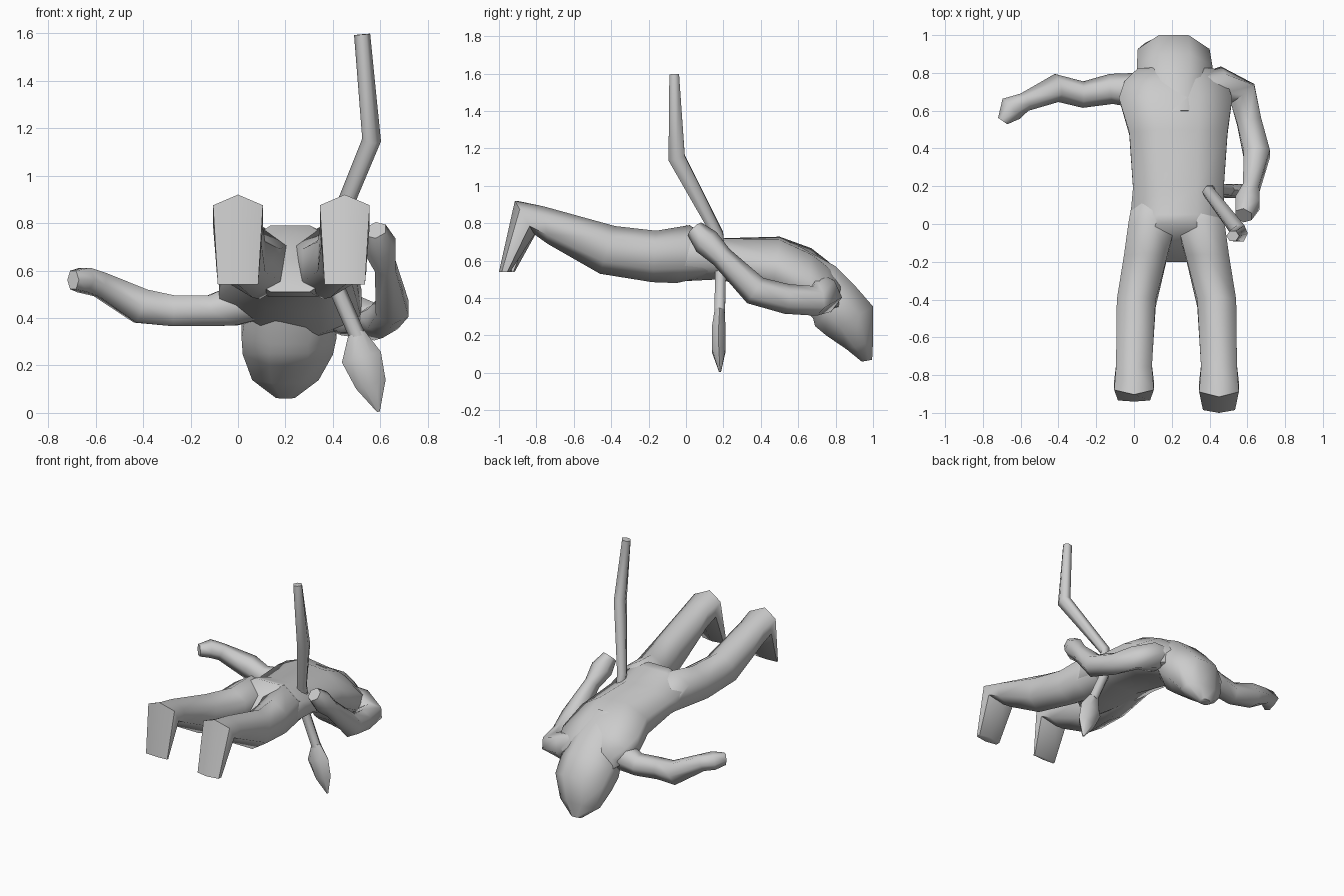
import bpy, bmesh, math
from mathutils import Vector


def skin(name, rings, angle=66):
    """Join equal-sized rings of points into a closed, softly shaded skin."""
    bm = bmesh.new()
    loops = [[bm.verts.new(p) for p in r] for r in rings]
    n = len(loops[0])
    for a, b in zip(loops, loops[1:]):
        for i in range(n):
            j = (i + 1) % n
            bm.faces.new((a[i], a[j], b[j], b[i]))
    bm.faces.new(loops[0])
    bm.faces.new(loops[-1])
    bmesh.ops.recalc_face_normals(bm, faces=bm.faces)
    me = bpy.data.meshes.new(name)
    bm.to_mesh(me)
    bm.free()
    ob = bpy.data.objects.new(name, me)
    bpy.context.collection.objects.link(ob)
    bpy.context.view_layer.objects.active = ob
    ob.select_set(True)
    bpy.ops.object.shade_smooth_by_angle(angle=math.radians(angle))
    ob.select_set(False)
    return ob


def slab_ring(x, hw, top, bot, n, boxy=False, tilt=0.0):
    """Cross-section spanning a top and a bottom (y, z) point."""
    off = math.pi / n if boxy else 0
    angs = [2 * math.pi * i / n + off for i in range(n)]
    mx, my = max(map(math.sin, angs)), max(map(math.cos, angs))
    t, b = Vector((0, *top)), Vector((0, *bot))
    mid, half = (t + b) / 2, (t - b) / 2
    pts = []
    for a in angs:
        s = math.sin(a) / mx
        pts.append(mid + half * (math.cos(a) / my) + Vector((x + s * hw, 0, -tilt * s)))
    return pts


def tube(name, path, ref, n=6):
    """Tube along (x, y, z, radius, radius towards ref)."""
    pts = [Vector(p[:3]) for p in path]
    rings = []
    for i, p in enumerate(path):
        t = (pts[min(i + 1, len(pts) - 1)] - pts[max(i - 1, 0)]).normalized()
        r = Vector(ref)
        b = (r - t * r.dot(t)).normalized()
        a = b.cross(t)
        rings.append([pts[i] + a * p[3] * math.cos(2 * math.pi * k / n)
                      + b * p[4] * math.sin(2 * math.pi * k / n) for k in range(n)])
    return skin(name, rings)


# Torso: tunic hem to shoulders
torso = [
    (0.22, 0.20, (0.00, 0.79), (-0.20, 0.51), 0),
    (0.23, 0.25, (0.05, 0.775), (-0.02, 0.49), 0),
    (0.235, 0.24, (0.20, 0.72), (0.18, 0.50), 0),
    (0.235, 0.26, (0.50, 0.72), (0.46, 0.43), 0.02),
    (0.22, 0.30, (0.67, 0.65), (0.66, 0.35), 0.04),
    (0.22, 0.27, (0.76, 0.58), (0.75, 0.33), 0.04),
    (0.22, 0.20, (0.83, 0.51), (0.81, 0.32), 0.02),
]
skin("torso", [slab_ring(x, w, t, b, 8, True, k) for x, w, t, b, k in torso])

# Hooded head hanging down
head = [
    (0.22, 0.15, (0.60, 0.68), (0.58, 0.40)),
    (0.215, 0.19, (0.80, 0.57), (0.68, 0.29)),
    (0.215, 0.20, (0.90, 0.47), (0.69, 0.25)),
    (0.21, 0.19, (1.00, 0.355), (0.75, 0.20)),
    (0.20, 0.14, (1.00, 0.17), (0.86, 0.125)),
    (0.20, 0.04, (0.995, 0.07), (0.94, 0.06)),
]
skin("hooded_head", [slab_ring(x, w, t, b, 8, True) for x, w, t, b in head])

# Legs with boots; one leg reaches a little further
for name, s, dx, dy in (("left", -1, 0, 0.06), ("right", 1, 0.01, 0)):
    leg = [
        (0.12, 0.10, (0.17, 0.67), (0.17, 0.53)),
        (0.125, 0.125, (0.02, 0.79), (-0.05, 0.48)),
        (0.158, 0.115, (-0.16, 0.76), (-0.18, 0.485)),
        (0.208, 0.103, (-0.38, 0.785), (-0.46, 0.53)),
        (0.22, 0.095, (-0.76, 0.89), (-0.74, 0.69)),
        (0.22, 0.105, (-0.915, 0.92), (-0.81, 0.74)),
        (0.22, 0.085, (-1.0, 0.54), (-0.94, 0.54)),
    ]
    rings = []
    for i, (x, w, t, b) in enumerate(leg):
        d = dy * (i > 4) * (1 if i == 6 else 0.2)
        rings.append(slab_ring(0.22 + s * x + dx, w, (t[0] + d, t[1]), (b[0] + d * 0.4, b[1]), 6))
    skin(name + "_leg", rings)

# Arm stretched out to the side
tube("left_arm", [
    (0.12, 0.68, 0.48, 0.10, 0.09), (-0.02, 0.71, 0.45, 0.09, 0.095),
    (-0.12, 0.715, 0.43, 0.08, 0.075), (-0.27, 0.685, 0.43, 0.07, 0.075),
    (-0.41, 0.72, 0.45, 0.075, 0.085), (-0.58, 0.645, 0.54, 0.05, 0.06),
    (-0.65, 0.61, 0.56, 0.07, 0.06), (-0.695, 0.545, 0.56, 0.03, 0.045)], (0, 0, 1))

# Arm held back along the body
tube("right_arm", [
    (0.30, 0.70, 0.47, 0.08, 0.08), (0.46, 0.735, 0.415, 0.10, 0.10),
    (0.575, 0.69, 0.385, 0.08, 0.09), (0.61, 0.54, 0.395, 0.08, 0.075),
    (0.65, 0.37, 0.44, 0.08, 0.08), (0.62, 0.19, 0.62, 0.06, 0.05),
    (0.60, 0.11, 0.70, 0.075, 0.075), (0.58, 0.045, 0.77, 0.05, 0.05)], (1, 0, 0))

# Spear through the waist: bent shaft and leaf-shaped head
tube("spear_shaft", [
    (0.523, -0.063, 1.595, 0.034, 0.03), (0.563, -0.05, 1.15, 0.04, 0.052),
    (0.395, 0.17, 0.74, 0.035, 0.035), (0.41, 0.185, 0.54, 0.035, 0.033),
    (0.505, 0.18, 0.32, 0.035, 0.033)], (0, 1, 0))
tube("spear_head", [
    (0.50, 0.18, 0.34, 0.034, 0.03), (0.52, 0.175, 0.235, 0.085, 0.042),
    (0.56, 0.175, 0.12, 0.065, 0.042), (0.592, 0.182, 0.005, 0.006, 0.006)], (0, 1, 0))
